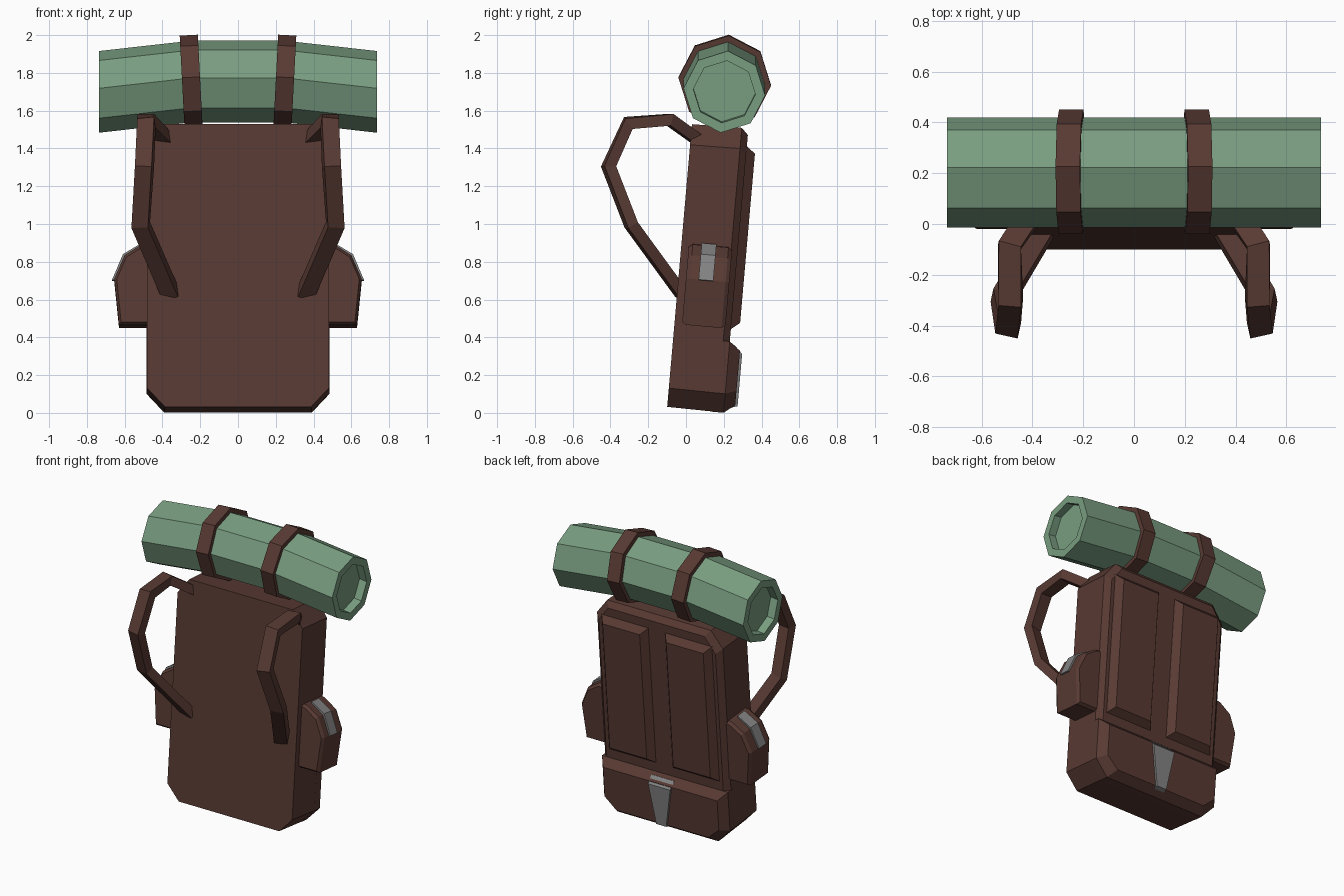
import bpy, bmesh, math
from mathutils import Matrix, Vector

if "Cube" in bpy.data.objects:
    bpy.data.objects.remove(bpy.data.objects["Cube"])

LEAN = math.radians(-5)
# Pack frame: origin at the lower front edge, leaning back by five degrees
PACK = Matrix.Translation((0, -0.10, 0.028)) @ Matrix.Rotation(LEAN, 4, 'X')


def material(name, rgb):
    m = bpy.data.materials.new(name)
    m.diffuse_color = (*rgb, 1)
    m.use_nodes = True
    m.node_tree.nodes["Principled BSDF"].inputs["Base Color"].default_value = m.diffuse_color
    return m


BROWN = material("brown canvas", (0.098, 0.042, 0.033))
GREEN = material("green bedroll", (0.190, 0.335, 0.217))
GREY = material("grey buckle", (0.225, 0.225, 0.225))


def loft(name, rings, mat, matrix=Matrix(), mirror=False):
    """Skin rings of equal point count, cap both ends."""
    bm = bmesh.new()
    loops = [[bm.verts.new(matrix @ Vector(p)) for p in r] for r in rings]
    n = len(loops[0])
    for a, b in zip(loops, loops[1:]):
        for i in range(n):
            j = (i + 1) % n
            bm.faces.new((a[i], a[j], b[j], b[i]))
    bm.faces.new(loops[0])
    bm.faces.new(loops[-1])
    bmesh.ops.recalc_face_normals(bm, faces=bm.faces)
    me = bpy.data.meshes.new(name)
    bm.to_mesh(me)
    bm.free()
    me.materials.append(mat)
    ob = bpy.data.objects.new(name, me)
    bpy.context.collection.objects.link(ob)
    if mirror:
        ob.modifiers.new("Mirror", 'MIRROR').use_axis[0] = True
    return ob


def inset_ring(pts, y, d):
    """Outline in xz placed at depth y and shrunk by d on every side."""
    xs, zs = [p[0] for p in pts], [p[1] for p in pts]
    cx, cz = (min(xs) + max(xs)) / 2, (min(zs) + max(zs)) / 2
    sx = 1 - 2 * d / (max(xs) - min(xs))
    sz = 1 - 2 * d / (max(zs) - min(zs))
    return [(cx + (x - cx) * sx, y, cz + (z - cz) * sz) for x, z in pts]


def both_sides(half):
    return half + [(-x, z) for x, z in reversed(half)]


# Main bag with chamfered corners
bag = both_sides([(0.39, 0), (0.485, 0.10), (0.485, 1.40), (0.40, 1.51)])
loft("main_bag", [inset_ring(bag, y, d) for y, d in
                  ((0, 0.004), (0.265, 0), (0.30, 0.035))], BROWN, PACK)

# Lower rear pocket
low = both_sides([(0.39, -0.001), (0.485, 0.10), (0.485, 0.378)])
loft("lower_pocket", [inset_ring(low, y, d) for y, d in
                      ((0.24, 0), (0.30, 0), (0.358, 0.045))], BROWN, PACK)

# Long rear pads
pad = [(0.065, 0.443), (0.425, 0.443), (0.425, 1.416), (0.065, 1.416)]
loft("rear_pad", [inset_ring(pad, y, d) for y, d in
                  ((0.28, 0), (0.30, 0), (0.346, 0.037))], BROWN, PACK, True)

# Tapered buckle on the lower pocket: (half width, depth, height)
rows = ((0.088, 0.325, 0.362), (0.085, 0.371, 0.318), (0.038, 0.371, 0.04))
loft("rear_buckle", [[(-w, y, z), (w, y, z), (w, y - 0.03, z - 0.01), (-w, y - 0.03, z - 0.01)]
                     for w, y, z in rows], GREY, PACK)

# Side pockets with sloping flaps
side = [(0.47, 0.445), (0.63, 0.445), (0.655, 0.69), (0.60, 0.815), (0.51, 0.872), (0.47, 0.875)]
loft("side_pocket", [[(0.47 + (x - 0.47) * s, y, 0.65 + (z - 0.65) * s) for x, z in side]
                     for y, s in ((0.04, 0.93), (0.06, 1), (0.25, 1), (0.27, 0.93))],
     BROWN, PACK, True)

# Side buckles bent over the flaps
bent = [(0.666, 0.69), (0.609, 0.825), (0.51, 0.884), (0.51, 0.86), (0.59, 0.80), (0.645, 0.685)]
loft("side_buckle", [[(x, y, z) for x, z in bent] for y in (0.107, 0.185)], GREY, PACK, True)


# Bedroll, drooping towards hollow ends
def octagon(x, r, y=0.0, z=0.0):
    return [(x, y + r * math.cos(LEAN + k * math.pi / 4), z + r * math.sin(LEAN + k * math.pi / 4))
            for k in range(8)]


half = [(0.68, 0.165), (0.735, 0.165), (0.735, 0.217), (0.25, 0.217)]
stations = [(-x, r) for x, r in half] + half[::-1]
loft("bedroll", [octagon(x, r, 0.203, 1.754 - max(0, abs(x) - 0.25) * 0.112)
                 for x, r in stations], GREEN)

# Bands around the bedroll
tilt = Matrix.Translation((0.248, 0.205, 1.755)) @ Matrix.Rotation(math.radians(3), 4, 'Y')
loft("bedroll_band", [octagon(x, r) for x, r in
                      ((-0.048, 0.20), (-0.048, 0.246), (0.048, 0.246), (0.048, 0.20))],
     BROWN, tilt, True)

# Shoulder straps swept along a bent path
path = [Vector(p) for p in ((0.385, 0.07, 1.44), (0.49, -0.085, 1.552), (0.485, -0.305, 1.535),
                            (0.495, -0.41, 1.305), (0.515, -0.29, 0.995), (0.355, -0.02, 0.625))]
rings = []
for i, p in enumerate(path):
    a = (p - path[max(i - 1, 0)]).normalized()
    b = (path[min(i + 1, len(path) - 1)] - p).normalized()
    t = (a + b).normalized()
    miter = 1 / max(t.dot(a), t.dot(b))
    wide = Vector((1, 0.22, 0))
    wide = (wide - t * wide.dot(t)).normalized() * 0.045
    thick = t.cross(wide).normalized() * 0.029 * miter
    rings.append([p + wide + thick, p - wide + thick, p - wide - thick, p + wide - thick])
loft("shoulder_strap", rings, BROWN, mirror=True)
